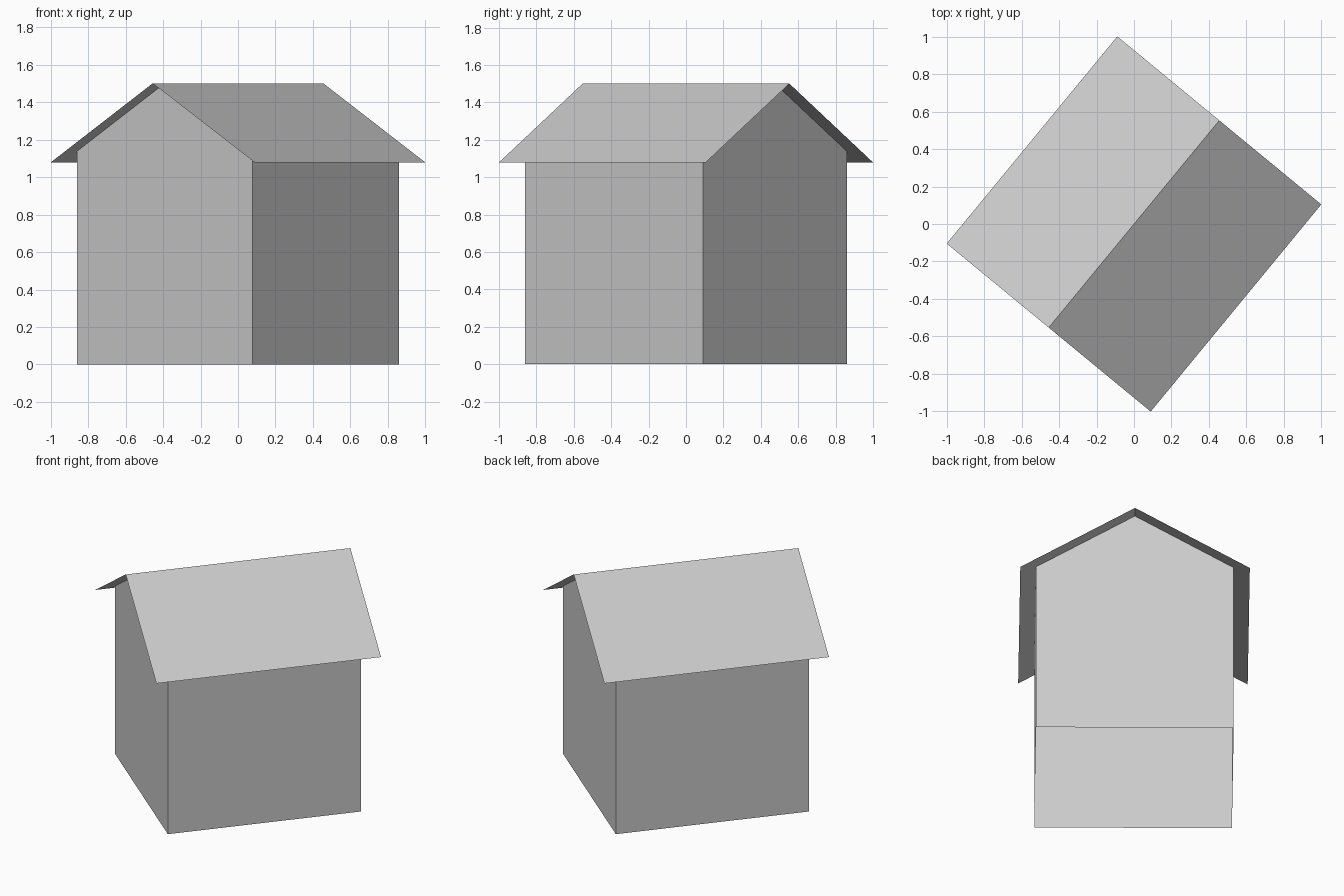
import bpy, math

if "Cube" in bpy.data.objects:
    bpy.data.objects.remove(bpy.data.objects["Cube"])

ANGLE = math.atan2(1.105, 0.91)      # the house is turned on its plot
RIDGE, EAVE = 1.5, 1.078             # roof heights
ROOF_L, ROOF_W = 0.716, 0.705        # roof half length and half width
WALL_L, WALL_W = 0.616, 0.607        # wall half length and half width
WALL_TOP = RIDGE - (RIDGE - EAVE) * WALL_W / ROOF_W

grey = bpy.data.materials.new("light grey")
grey.diffuse_color = (0.6, 0.6, 0.6, 1)
grey.use_nodes = True
grey.node_tree.nodes["Principled BSDF"].inputs["Base Color"].default_value = grey.diffuse_color


def add_part(name, verts, faces):
    mesh = bpy.data.meshes.new(name)
    mesh.from_pydata(verts, [], faces)
    mesh.materials.append(grey)
    obj = bpy.data.objects.new(name, mesh)
    obj.rotation_euler.z = ANGLE
    bpy.context.collection.objects.link(obj)
    return obj


def extrude_profile(profile, half):
    """Profile points (y, z) placed at both ends of the long axis."""
    return [(x, y, z) for x in (-half, half) for y, z in profile]


# Walls: four thin sides, open at the bottom and under the roof
box = [(-WALL_W, WALL_TOP), (-WALL_W, 0), (WALL_W, 0), (WALL_W, WALL_TOP)]
add_part("walls", extrude_profile(box, WALL_L),
         [(0, 1, 5, 4), (2, 3, 7, 6), (3, 2, 1, 0), (4, 5, 6, 7)])

# Gables: triangles closing both ends up to the ridge
gable = [(-WALL_W, WALL_TOP), (WALL_W, WALL_TOP), (0, RIDGE)]
add_part("gables", extrude_profile(gable, WALL_L), [(2, 1, 0), (3, 4, 5)])

# Roof: two thin overhanging slopes
slopes = [(-ROOF_W, EAVE), (0, RIDGE), (ROOF_W, EAVE)]
add_part("roof", extrude_profile(slopes, ROOF_L), [(0, 3, 4, 1), (1, 4, 5, 2)])
